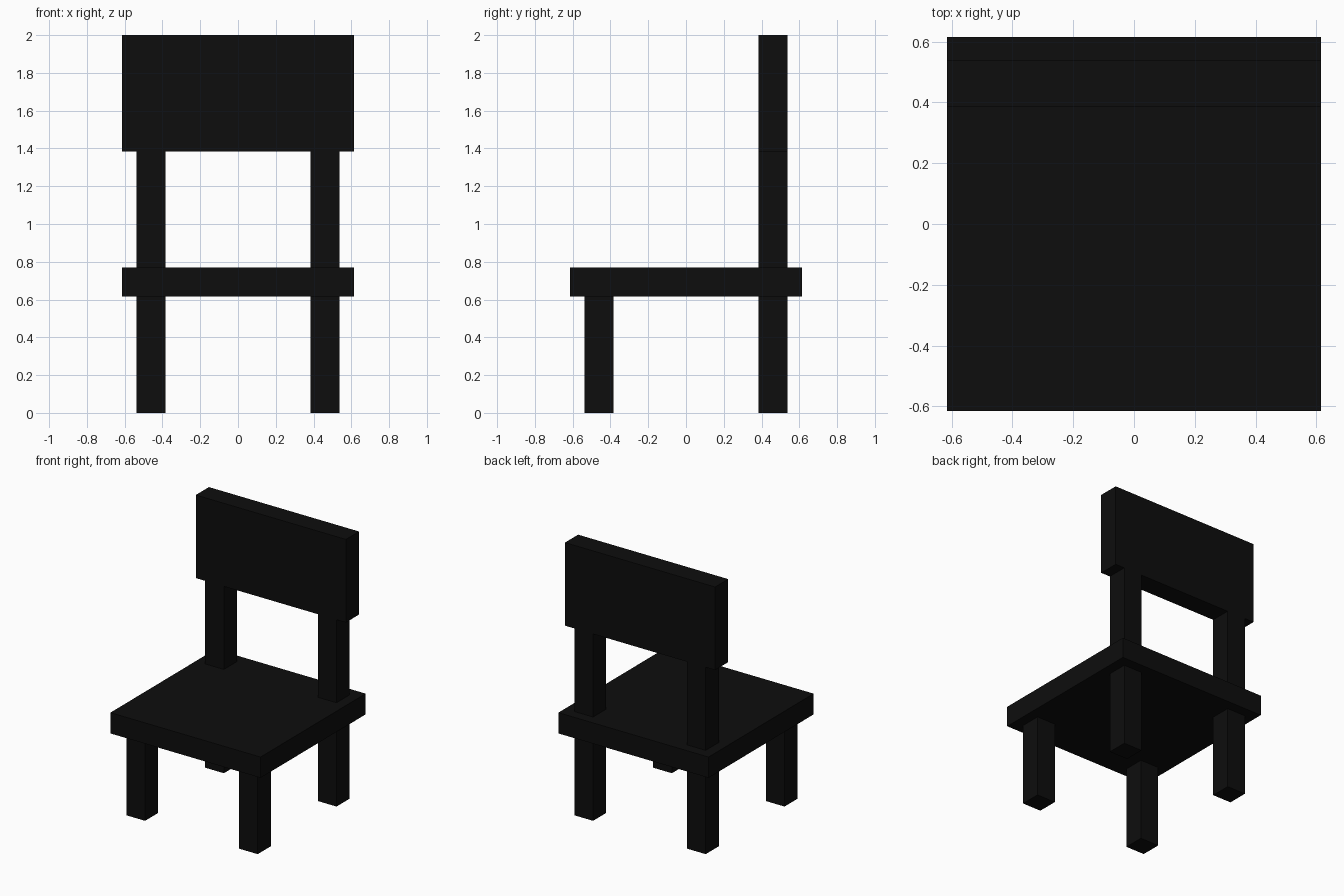
import bpy

if "Cube" in bpy.data.objects:
    bpy.data.objects.remove(bpy.data.objects["Cube"])

U = 2 / 13  # thickness of every board and post

black = bpy.data.materials.new("black")
black.diffuse_color = (0.004, 0.004, 0.004, 1)
black.use_nodes = True
black.node_tree.nodes["Principled BSDF"].inputs["Base Color"].default_value = black.diffuse_color


def box(name, x, y, z):
    """Box spanning the (min, max) ranges, given in board thicknesses."""
    spans = (x, y, z)
    bpy.ops.mesh.primitive_cube_add(size=1, location=[U * (a + b) / 2 for a, b in spans])
    ob = bpy.context.object
    ob.name = name
    ob.scale = [U * (b - a) for a, b in spans]
    bpy.ops.object.transform_apply(location=False, rotation=False, scale=True)
    ob.data.materials.append(black)
    return ob


# Seat and backrest boards
box("seat", (-4, 4), (-4, 4), (4, 5))
box("backrest", (-4, 4), (2.5, 3.5), (9, 13))

# Legs, plus the posts that carry the backrest
for side, x in (("left", (-3.5, -2.5)), ("right", (2.5, 3.5))):
    box("front_leg_" + side, x, (-3.5, -2.5), (0, 4))
    box("back_leg_" + side, x, (2.5, 3.5), (0, 4))
    box("back_post_" + side, x, (2.5, 3.5), (5, 9))
